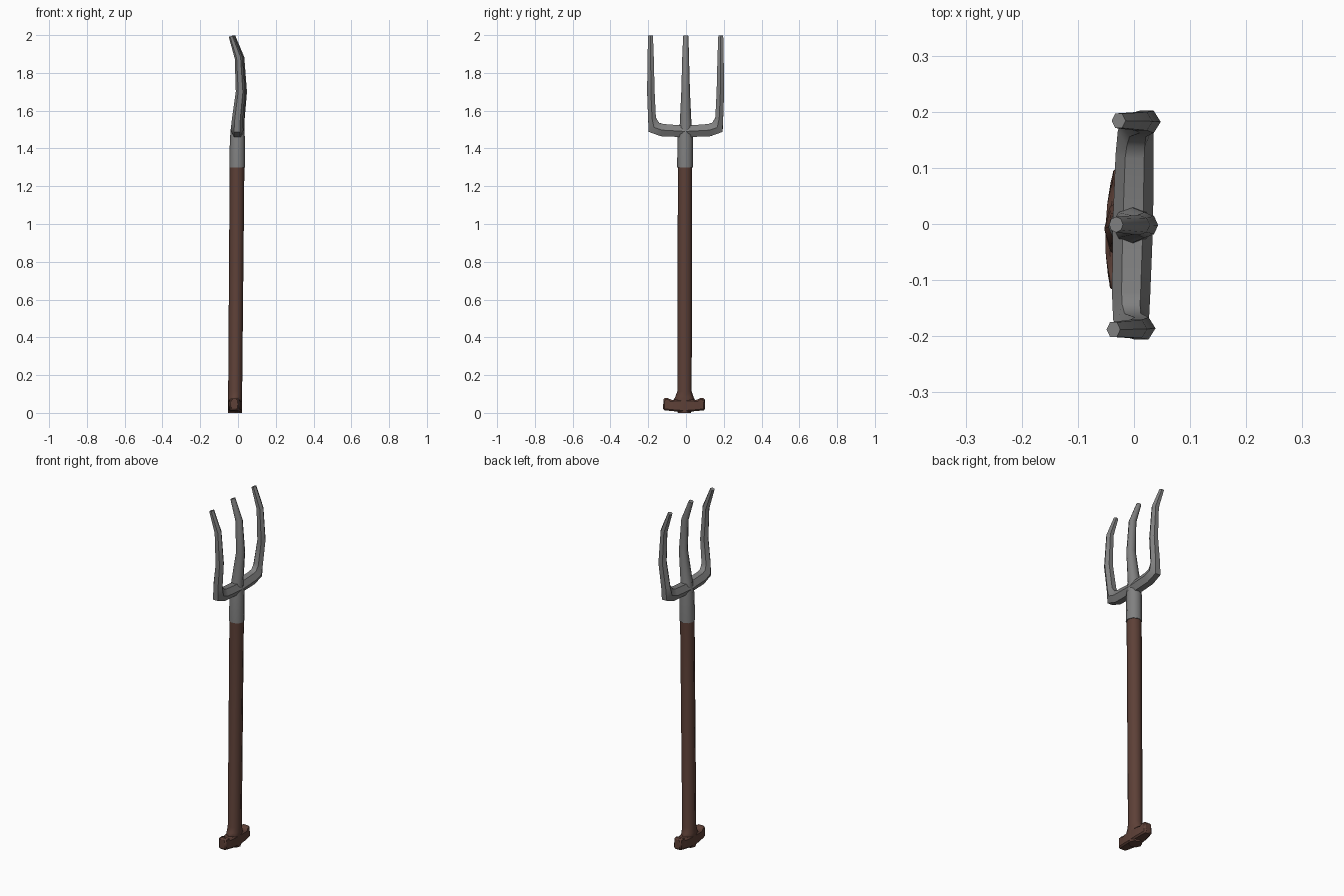
import bpy, bmesh, math
from mathutils import Vector

if "Cube" in bpy.data.objects:
    bpy.data.objects.remove(bpy.data.objects["Cube"])


def material(name, rgb):
    m = bpy.data.materials.new(name)
    m.diffuse_color = (*rgb, 1)
    m.use_nodes = True
    m.node_tree.nodes["Principled BSDF"].inputs["Base Color"].default_value = m.diffuse_color
    return m


WOOD = material("dark brown wood", (0.109, 0.051, 0.038))
STEEL = material("grey steel", (0.216, 0.216, 0.216))


def sweep(name, stations, sides, mat, turn=0.0, bevel=0.0):
    """Loft rings along a path; each station is (x, y, z, half width in x, half width across)."""
    pts = [Vector(s[:3]) for s in stations]
    bm = bmesh.new()
    rings = []
    for i, s in enumerate(stations):
        back = (pts[i] - pts[i - 1]).normalized() if i else Vector()
        ahead = (pts[i + 1] - pts[i]).normalized() if i < len(pts) - 1 else Vector()
        t = (back + ahead).normalized()
        u = (Vector((1, 0, 0)) - t * t.x).normalized()
        v = t.cross(u)
        angles = [turn + 2 * math.pi * k / sides for k in range(sides)]
        rings.append([bm.verts.new(pts[i] + u * s[3] * math.cos(a) + v * s[4] * math.sin(a))
                      for a in angles])
    for r0, r1 in zip(rings, rings[1:]):
        for k in range(sides):
            n = (k + 1) % sides
            bm.faces.new((r0[k], r0[n], r1[n], r1[k]))
    bm.faces.new(rings[0])
    bm.faces.new(rings[-1])
    bmesh.ops.recalc_face_normals(bm, faces=bm.faces)
    mesh = bpy.data.meshes.new(name)
    bm.to_mesh(mesh)
    bm.free()
    mesh.materials.append(mat)
    ob = bpy.data.objects.new(name, mesh)
    bpy.context.collection.objects.link(ob)
    if bevel:
        b = ob.modifiers.new("soft edges", "BEVEL")
        b.width = bevel
        b.segments = 1
    bpy.ops.object.select_all(action="DESELECT")
    ob.select_set(True)
    bpy.context.view_layer.objects.active = ob
    bpy.ops.object.shade_smooth_by_angle(angle=math.radians(50))
    return ob


# wooden shaft, flared where it meets the grip, leaning very slightly
sweep("shaft", [(-0.016, -0.009, 0.0, 0.036, 0.034),
                (-0.016, -0.009, 0.06, 0.037, 0.062),
                (-0.016, -0.008, 0.085, 0.037, 0.048),
                (-0.015, -0.008, 0.115, 0.037, 0.038),
                (-0.005, -0.005, 1.32, 0.039, 0.038)], 8, WOOD)

# cross grip: boxy section with raised ends and a fuller middle
q = math.sqrt(2)
half = [(-0.110, 0.047, 0.023, 0.032), (-0.090, 0.046, 0.025, 0.034),
        (-0.078, 0.040, 0.028, 0.029), (-0.045, 0.039, 0.033, 0.031)]
grip = half + [(0, 0.038, 0.035, 0.033)] + [(-y, z, a, b) for y, z, a, b in reversed(half)]
sweep("grip", [(-0.016 + 0.03 * y, y - 0.010, z, a * q, b * q) for y, z, a, b in grip],
      4, WOOD, math.pi / 4, 0.008)

# socket running into the middle tine
sweep("socket_and_middle_tine", [(-0.004, -0.005, 1.30, 0.042, 0.042),
                                 (-0.003, -0.004, 1.45, 0.040, 0.041),
                                 (-0.002, -0.002, 1.53, 0.033, 0.031),
                                 (0.018, -0.002, 1.70, 0.025, 0.023),
                                 (0.008, -0.002, 1.88, 0.021, 0.018),
                                 (-0.032, -0.001, 1.995, 0.013, 0.014)], 8, STEEL)

# outer tines: half crossbar, rounded elbow, then a curved prong
tine = [(-0.002, 0.0, 1.490, 0.036, 0.035), (-0.002, 0.125, 1.497, 0.034, 0.038),
        (-0.001, 0.168, 1.512, 0.032, 0.042), (0.002, 0.178, 1.56, 0.029, 0.024),
        (0.018, 0.184, 1.70, 0.025, 0.023), (0.008, 0.185, 1.88, 0.021, 0.019),
        (-0.032, 0.186, 1.995, 0.013, 0.015)]
for side, name in ((-1, "left_tine"), (1, "right_tine")):
    sweep(name, [(x + 0.025 * side * y, side * y - 0.002, z, a, b)
                 for x, y, z, a, b in tine], 6, STEEL)
